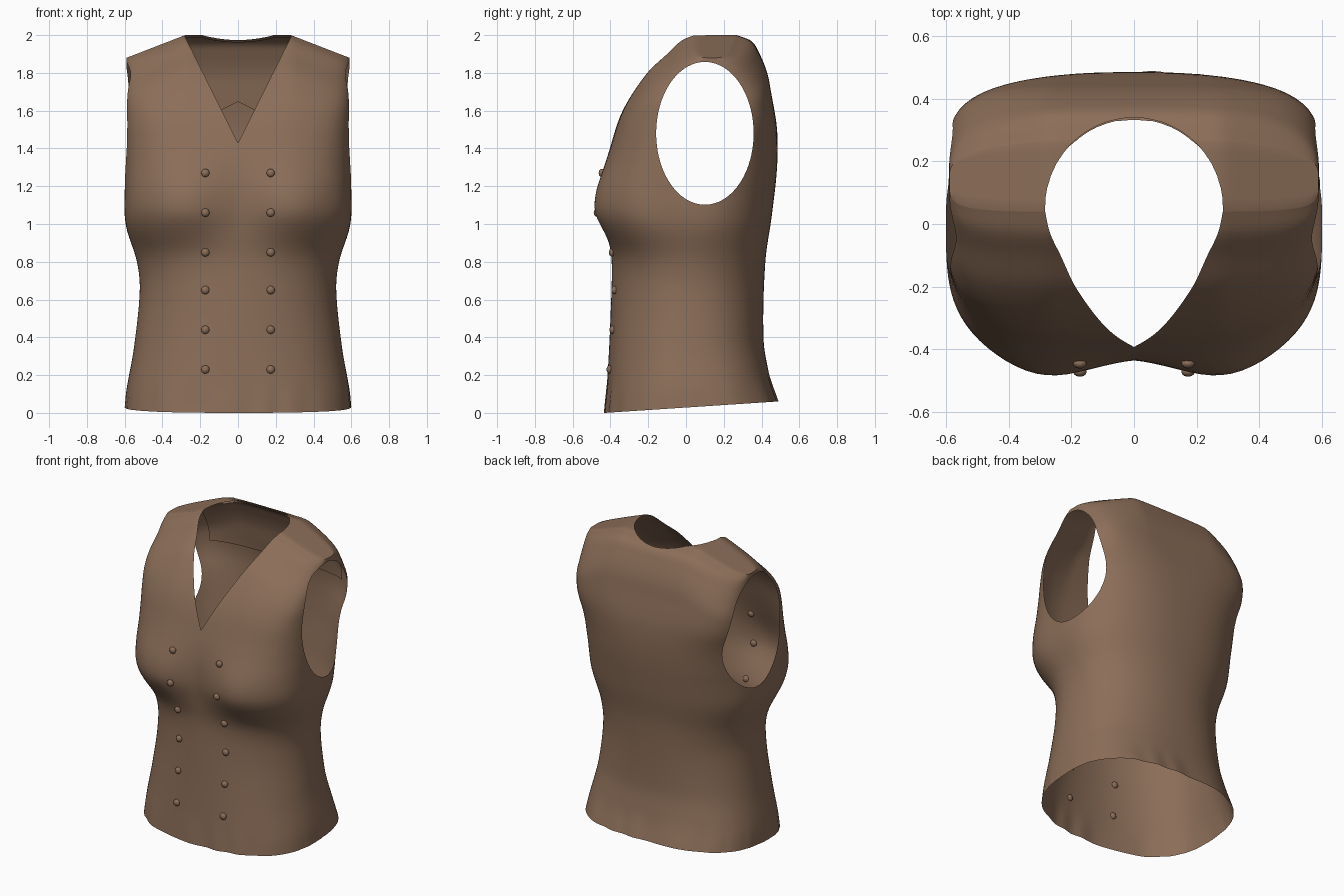
import bpy, bmesh, math
from mathutils import Vector, Matrix
from mathutils.bvhtree import BVHTree

if "Cube" in bpy.data.objects:
    bpy.data.objects.remove(bpy.data.objects["Cube"])

# One brown cloth colour
cloth = bpy.data.materials.new("brown_cloth")
cloth.diffuse_color = (0.26, 0.155, 0.098, 1)
cloth.use_nodes = True
cloth.node_tree.nodes["Principled BSDF"].inputs["Base Color"].default_value = cloth.diffuse_color

# Height profiles: (z, value)
FRONT = [(0, -.43), (.2, -.415), (.5, -.4), (.8, -.393), (.95, -.41), (1.1, -.425), (1.25, -.425),
         (1.4, -.40), (1.6, -.335), (1.8, -.205), (1.9, -.1), (1.97, -.025), (2, .04)]
BACK = [(0, .485), (.1, .455), (.2, .435), (.4, .41), (.8, .42), (1.05, .455), (1.3, .482), (1.5, .482),
        (1.7, .45), (1.8, .43), (1.9, .39), (1.97, .345), (2, .27)]
WIDTH = [(0, .6), (.1, .59), (.35, .55), (.65, .52), (.8, .535), (1, .595), (1.2, .6), (1.7, .6), (2, .59)]
# Squareness of the front and back halves
BOXY_F = [(0, 2.5), (.3, 2.25), (.6, 2.1), (.85, 2.3), (1.08, 3.5), (1.35, 3.3), (1.6, 4), (1.8, 6), (2, 6)]
BOXY_B = [(0, 2.7), (.6, 2.25), (.9, 2.3), (1.2, 2.5), (1.45, 3), (1.72, 4.8), (1.85, 4), (2, 2.6)]


def curve(tab, z):
    """Smooth interpolation through a profile."""
    n = len(tab)
    slope = lambda i: ((tab[min(i + 1, n - 1)][1] - tab[max(i - 1, 0)][1]) /
                       (tab[min(i + 1, n - 1)][0] - tab[max(i - 1, 0)][0]))
    for i in range(n - 1):
        (a, p), (b, q) = tab[i], tab[i + 1]
        if z <= b or i == n - 2:
            h = b - a
            s = min(max((z - a) / h, 0), 1)
            return ((2*s**3 - 3*s*s + 1) * p + (s**3 - 2*s*s + s) * h * slope(i)
                    + (3*s*s - 2*s**3) * q + (s**3 - s*s) * h * slope(i + 1))


def smooth(a, b, v):
    s = min(max((v - a) / (b - a), 0), 1)
    return s * s * (3 - 2 * s)


def body_point(t, ang, close):
    c, s = math.cos(ang), math.sin(ang)
    # the flat shoulder strip closes to one ridge, so both halves agree there
    n = curve(BOXY_F if s < 0 else BOXY_B, t)
    n += (4 - n) * (1 - close)
    r = (abs(c)**n + abs(s)**n) ** (-1 / n)
    f, b = curve(FRONT, t), curve(BACK, t)
    x = curve(WIDTH, t) * r * c
    y = (f + b) / 2 + (b - f) / 2 * r * s * close
    # bust, then hem ripples
    if s < 0:
        tall = .15 if t < 1.08 else .21
        y -= .068 * smooth(0, .4, -s) * math.exp(-((abs(x) - .29) / .21)**2 - ((t - 1.08) / tall)**2)
    ripple = .005 * math.sin(ang * 17 + math.sin(ang * 5) * 2) * (1 - smooth(0, .22, t))
    x, y = x * (1 - abs(ripple)), y + ripple * s
    # tilted hem and sloping shoulders
    z = t + .06 * (y + .43) / .91 * (1 - smooth(0, .4, t))
    z -= .12 * min(max((abs(x) - .28) / .31, 0), 1) * smooth(1.2, 1.95, t)
    return Vector((x, y, z))


def neck(p):
    """Negative inside the neck opening: V in front, round behind."""
    if p.y < .05:
        return abs(p.x) - .285 * (p.z - 1.43) / .57
    if p.z < 1.7:
        return 1
    return (math.hypot(p.x / .285, (p.y - .05) / .29) - 1) * .285


def armhole(p):
    """Negative inside the armholes."""
    if abs(p.x) < .4:
        return 1
    return math.hypot((p.y - .1) / .258, (p.z - 1.48) / .378) - 1


def cut(bm, field):
    """Trim away the region where the field is negative."""
    val = {v: field(v.co) for v in bm.verts}
    new = []
    for e in list(bm.edges):
        a, b = e.verts
        if val[a] * val[b] < 0:
            fac = val[a] / (val[a] - val[b])
            new.append(bmesh.utils.edge_split(e, a, min(max(fac, .02), .98))[1])
    bmesh.ops.connect_verts(bm, verts=new)
    fresh = set(new)
    gone = [f for f in bm.faces
            if min((val[v] for v in f.verts if v not in fresh), default=1) < 0]
    bmesh.ops.delete(bm, geom=gone, context='FACES')


def finish(bm, name):
    me = bpy.data.meshes.new(name)
    bm.to_mesh(me)
    ob = bpy.data.objects.new(name, me)
    bpy.context.collection.objects.link(ob)
    me.materials.append(cloth)
    bpy.ops.object.select_all(action='DESELECT')
    ob.select_set(True)
    bpy.context.view_layer.objects.active = ob
    bpy.ops.object.shade_smooth_by_angle(angle=math.radians(40))
    return ob


# Vest body: stacked rings closed along the shoulder ridge
SIDES = 128
levels = [(1.6 * i / 50, 1) for i in range(51)] + [(1.6 + .4 * math.sin(math.pi / 2 * i / 22), 1) for i in range(1, 23)]
levels += [(2, .66), (2, .33), (2, 0)]
bm = bmesh.new()
rings = [[bm.verts.new(body_point(t, 2 * math.pi * k / SIDES, c)) for k in range(SIDES)] for t, c in levels]
for lo, hi in zip(rings, rings[1:]):
    for k in range(SIDES):
        j = (k + 1) % SIDES
        bm.faces.new((lo[k], lo[j], hi[j], hi[k]))
bmesh.ops.remove_doubles(bm, verts=bm.verts, dist=.0004)
cut(bm, neck)
cut(bm, armhole)
bm.normal_update()
tree = BVHTree.FromBMesh(bm)
finish(bm, "vest_body")

# Facing inside the back of the neck, ending in a shallow peak
cut(bm, lambda p: p.z - 1.65 + .5 * min(abs(p.x), .1))
cut(bm, lambda p: p.y - .2)
cut(bm, lambda p: .5 - abs(p.x))
bm.normal_update()
for v, nrm in [(v, v.normal.copy()) for v in bm.verts]:
    v.co -= nrm * .012
bmesh.ops.reverse_faces(bm, faces=bm.faces)
finish(bm, "back_facing")
bm.free()

# Two rows of buttons set on the front
for side in (-1, 1):
    for z in (.23, .44, .65, .85, 1.06, 1.27):
        hit = tree.ray_cast(Vector((side * .173, -2, z)), Vector((0, 1, 0)))[0]
        b = bmesh.new()
        bmesh.ops.create_uvsphere(b, u_segments=12, v_segments=8, radius=.022)
        bmesh.ops.transform(b, matrix=Matrix.Diagonal((1, .75, 1, 1)), verts=b.verts)
        bmesh.ops.translate(b, verts=b.verts, vec=hit + Vector((0, -.003, 0)))
        finish(b, "button")
        b.free()
